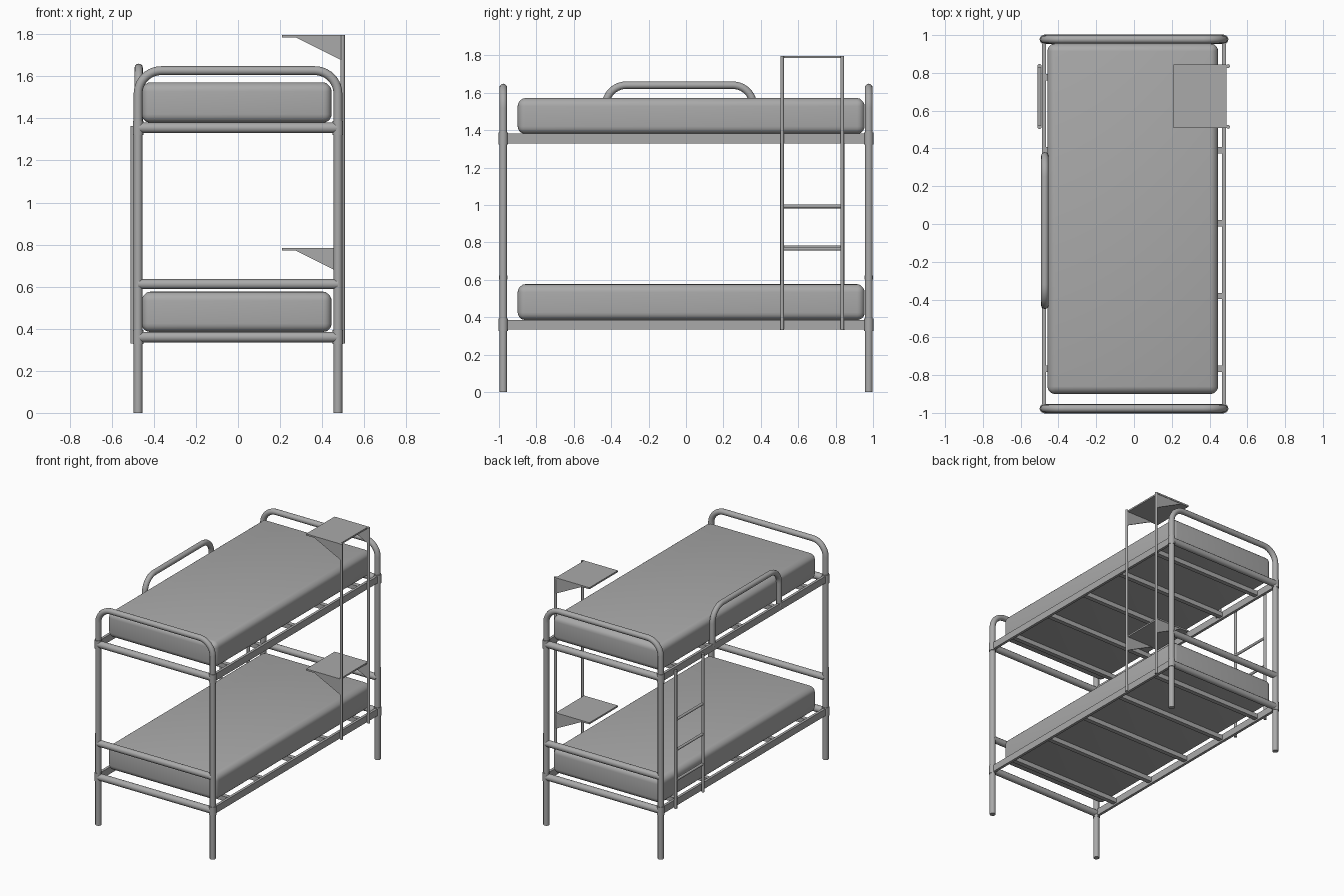
import bpy
import math
from mathutils import Vector

cube = bpy.data.objects.get("Cube")
if cube:
    bpy.data.objects.remove(cube, do_unlink=True)

grey = bpy.data.materials.new("plain grey")
grey.use_nodes = True
grey.diffuse_color = (0.4, 0.4, 0.4, 1)
grey.node_tree.nodes["Principled BSDF"].inputs["Base Color"].default_value = (0.4, 0.4, 0.4, 1)


def finish(obj, smooth=False):
    if not obj.data.materials:
        obj.data.materials.append(grey)
    if smooth:
        bpy.ops.object.select_all(action='DESELECT')
        obj.select_set(True)
        bpy.context.view_layer.objects.active = obj
        bpy.ops.object.shade_smooth_by_angle(angle=math.radians(40))
    return obj


def box(name, low, high):
    low, high = Vector(low), Vector(high)
    bpy.ops.mesh.primitive_cube_add(size=1, location=(low + high) / 2)
    obj = bpy.context.object
    obj.name = name
    obj.scale = high - low
    bpy.ops.object.transform_apply(location=False, rotation=False, scale=True)
    return finish(obj)


def tube(name, points, radius):
    """Round capped tube swept along a path."""
    curve = bpy.data.curves.new(name, 'CURVE')
    curve.dimensions = '3D'
    curve.bevel_depth = radius
    curve.bevel_resolution = 4
    curve.use_fill_caps = True
    spline = curve.splines.new('POLY')
    spline.points.add(len(points) - 1)
    for p, co in zip(spline.points, points):
        p.co = (*co, 1)
    temp = bpy.data.objects.new(name + " path", curve)
    bpy.context.collection.objects.link(temp)
    graph = bpy.context.evaluated_depsgraph_get()
    mesh = bpy.data.meshes.new_from_object(temp.evaluated_get(graph))
    bpy.data.objects.remove(temp, do_unlink=True)
    obj = bpy.data.objects.new(name, mesh)
    bpy.context.collection.objects.link(obj)
    return finish(obj, True)


def hoop(half, bottom, top, bend, steps=10):
    """Upside-down U as (across, height) pairs."""
    arc = [(half - bend + bend * math.cos(a), top - bend + bend * math.sin(a))
           for a in (math.pi / 2 * i / steps for i in range(steps + 1))]
    side = [(half, bottom)] + arc
    return side + [(-u, z) for u, z in reversed(side)]


def bracket(name, x_tip, x_post, z_top, depth, y):
    """Thin triangular gusset under a shelf."""
    t = 0.004
    profile = [(x_tip, z_top), (x_post, z_top), (x_post, z_top - depth)]
    verts = [(x, y + s, z) for s in (-t, t) for x, z in profile]
    faces = [(0, 1, 2), (5, 4, 3)]
    faces += [(i, i + 3, (i + 1) % 3 + 3, (i + 1) % 3) for i in range(3)]
    mesh = bpy.data.meshes.new(name)
    mesh.from_pydata(verts, [], faces)
    obj = bpy.data.objects.new(name, mesh)
    bpy.context.collection.objects.link(obj)
    finish(obj)


def mattress(name, z):
    """Soft block, rounded at the corners and slightly crowned."""
    obj = box(name, (-0.458, -0.9, z), (0.445, 0.955, z + 0.188))
    bevel = obj.modifiers.new("soft edges", 'BEVEL')
    bevel.width = 0.04
    bevel.segments = 5
    bpy.context.view_layer.objects.active = obj
    bpy.ops.object.modifier_apply(modifier="soft edges")
    for v in obj.data.vertices:
        if v.co.z > 0.09:
            v.co.z += 0.003
    finish(obj, True)


LEG_X, LEG_Y = 0.475, 0.977
RAIL_LEVELS = {"lower": 0.36, "upper": 1.355}

# End frames: a bent tube makes both legs and the top bar
for end, y in (("front", -LEG_Y), ("back", LEG_Y)):
    tube(f"{end}_frame", [(u, y, z) for u, z in hoop(LEG_X, 0, 1.627, 0.11)], 0.021)
    tube(f"{end}_end_bar", [(-LEG_X, y, 0.612), (LEG_X, y, 0.612)], 0.024)

# Bed decks: rails, collars, slats, mattresses
for level, z in RAIL_LEVELS.items():
    for end, y in (("front", -LEG_Y), ("back", LEG_Y)):
        tube(f"{level}_{end}_rail", [(-LEG_X, y, z), (LEG_X, y, z)], 0.025)
        for side, x in (("right", -LEG_X), ("left", LEG_X)):
            tube(f"{level}_{end}_{side}_collar", [(x, y, z - 0.033), (x, y, z + 0.033)], 0.025)
    for side, x in (("right", -0.477), ("left", 0.477)):
        box(f"{level}_{side}_side_rail", (x - 0.01, -LEG_Y, z - 0.026), (x + 0.01, LEG_Y, z + 0.026))
    for i in range(5):
        y = 0.005 + (i - 2) * 0.386
        box(f"{level}_slat_{i + 1}", (-0.477, y - 0.017, z - 0.014), (0.477, y + 0.017, z + 0.02))
    mattress(f"{level}_mattress", z + 0.025)

# Guard rail on the upper bunk
tube("guard_rail", [(-0.472, u - 0.035, z) for u, z in hoop(0.395, 1.355, 1.64, 0.11)], 0.02)

# Ladder
for i, y in enumerate((0.514, 0.836)):
    tube(f"ladder_post_{i + 1}", [(-0.5, y, 0.33), (-0.5, y, 1.365)], 0.011)
for i, z in enumerate((0.54, 0.765, 0.992)):
    tube(f"ladder_rung_{i + 1}", [(-0.5, 0.514, z), (-0.5, 0.836, z)], 0.01)

# Shelf stand on the other side
for i, y in enumerate((0.514, 0.836)):
    tube(f"shelf_post_{i + 1}", [(0.498, y, 0.33), (0.498, y, 1.797)], 0.01)
for level, z in (("lower", 0.784), ("upper", 1.797)):
    box(f"{level}_shelf", (0.21, 0.507, z - 0.012), (0.49, 0.845, z))
    for i, y in enumerate((0.514, 0.838)):
        bracket(f"{level}_shelf_bracket_{i + 1}", 0.27, 0.494, z - 0.01, 0.112, y)
